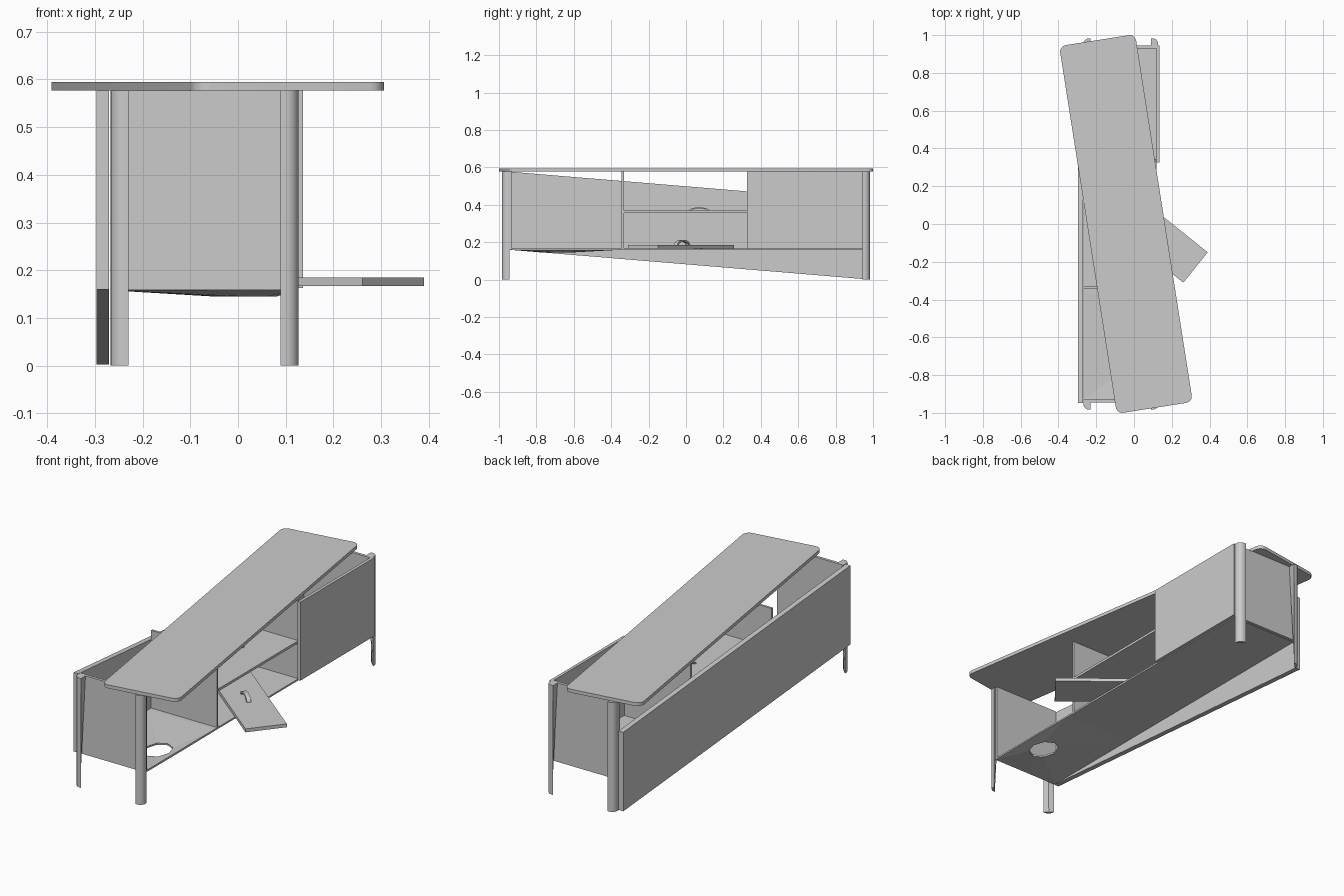
import bpy, bmesh
from math import sin, cos, pi, radians

if "Cube" in bpy.data.objects:
    bpy.data.objects.remove(bpy.data.objects["Cube"])


def finish(name, bm, smooth=False):
    bmesh.ops.recalc_face_normals(bm, faces=bm.faces)
    me = bpy.data.meshes.new(name)
    bm.to_mesh(me)
    bm.free()
    ob = bpy.data.objects.new(name, me)
    bpy.context.collection.objects.link(ob)
    if smooth:
        bpy.context.view_layer.objects.active = ob
        ob.select_set(True)
        bpy.ops.object.shade_smooth_by_angle()
        ob.select_set(False)
    return ob


def loft(name, ring_a, ring_b, smooth=False):
    """Closed solid between two matching rings of 3D points."""
    bm = bmesh.new()
    a = [bm.verts.new(p) for p in ring_a]
    b = [bm.verts.new(p) for p in ring_b]
    n = len(a)
    for i in range(n):
        j = (i + 1) % n
        bm.faces.new((a[i], a[j], b[j], b[i]))
    bm.faces.new(a)
    bm.faces.new(b)
    return finish(name, bm, smooth)


def box(name, x, y, z):
    rect = [(x[0], y[0]), (x[1], y[0]), (x[1], y[1]), (x[0], y[1])]
    return loft(name, [(*p, z[0]) for p in rect], [(*p, z[1]) for p in rect])


X0, X1 = -0.267, 0.12
Z0, Z1 = 0.16, 0.577

# Rounded table top, turned out of line
L, W, R = 1.97 / 2, 0.407 / 2, 0.035
outline = []
for k, (sx, sy) in enumerate([(1, 1), (-1, 1), (-1, -1), (1, -1)]):
    for i in range(7):
        t = k * pi / 2 + i * pi / 12
        outline.append((sx * (W - R) + R * cos(t), sy * (L - R) + R * sin(t)))
top = loft("table_top", [(*p, 0) for p in outline], [(*p, 0.018) for p in outline], True)
top.location = (-0.0425, 0, Z1)
top.rotation_euler.z = radians(8.9)

# Legs: rounded outer corner, inner corner tapering towards the foot
w, r = 0.038, 0.028
arc = [(r - r * sin(i * pi / 12), r - r * cos(i * pi / 12)) for i in range(7)]
for sx, xo in ((-1, -0.267), (1, 0.127)):
    for sy in (-1, 1):
        def ring(inner, z):
            pts = [(w, 0)] + arc + [(0, w), (inner, inner)]
            return [(xo - sx * a, sy * (0.983 - b), z) for a, b in pts]
        loft("leg", ring(w * 0.52, 0), ring(w, Z1), True)

# End panels and inner dividers
for s in (-1, 1):
    y = sorted((s * 0.945, s * 0.93))
    box("end_panel", (X0, X1), y, (Z0, Z1))
    y = sorted((s * 0.332, s * 0.344))
    box("divider", (X0, X1 - 0.003), y, (Z0, Z1))

# Slanted back panel
side = [(-0.947, Z0), (0.947, 0.003), (0.947, 0.42), (-0.947, Z1)]
loft("back_panel", [(-0.297, *p) for p in side], [(-0.27, *p) for p in side])

# Middle shelf and main floor
box("middle_shelf", (X0, X1), (-0.332, 0.332), (0.355, 0.368))
box("floor", (X0, X1), (-0.37, 0.93), (0.158, 0.167))

# Left floor section with a sagging hole
bm = bmesh.new()
ya, yb = -0.93, -0.37
xm, ym = (X0 + X1) / 2, (ya + yb) / 2
outer = [(X1, ym), (X1, yb), (xm, yb), (X0, yb), (X0, ym), (X0, ya), (xm, ya), (X1, ya)]
hole = [(0.015 + 0.065 * cos(i * pi / 4), -0.69 + 0.085 * sin(i * pi / 4)) for i in range(8)]
o = [bm.verts.new((*p, 0.167)) for p in outer]
h = [bm.verts.new((*p, 0.154)) for p in hole]
for i in range(8):
    j = (i + 1) % 8
    bm.faces.new((o[i], o[j], h[j], h[i]))
left_floor = finish("left_floor", bm)
solid = left_floor.modifiers.new("Thickness", "SOLIDIFY")
solid.thickness = 0.009
solid.offset = -1 if left_floor.data.polygons[0].normal.z > 0 else 1

# Closed right door
box("right_door", (X1, 0.136), (0.326, 0.945), (0.163, Z1))

# Loose flap door lying on the floor
flap = box("flap_door", (-0.325, 0.325), (-0.103, 0.103), (-0.009, 0.009))
flap.location = (0.072, -0.027, 0.176)
flap.rotation_euler.z = radians(-38.7)


# Arched pull handles
def handle(name, loc, turn, height):
    n = 10
    arch = [(0.055 * cos(i * pi / n), height * sin(i * pi / n)) for i in range(n + 1)]
    arch += [(0.042 * cos(i * pi / n), height * 0.65 * sin(i * pi / n)) for i in range(n, -1, -1)]
    ob = loft(name, [(u, -0.011, v) for u, v in arch], [(u, 0.011, v) for u, v in arch], True)
    ob.location = loc
    ob.rotation_euler.z = turn


handle("flap_handle", (0.06, -0.02, 0.185), radians(-38.7), 0.027)
handle("shelf_handle", (-0.06, 0.07, 0.368), pi / 2, 0.018)
